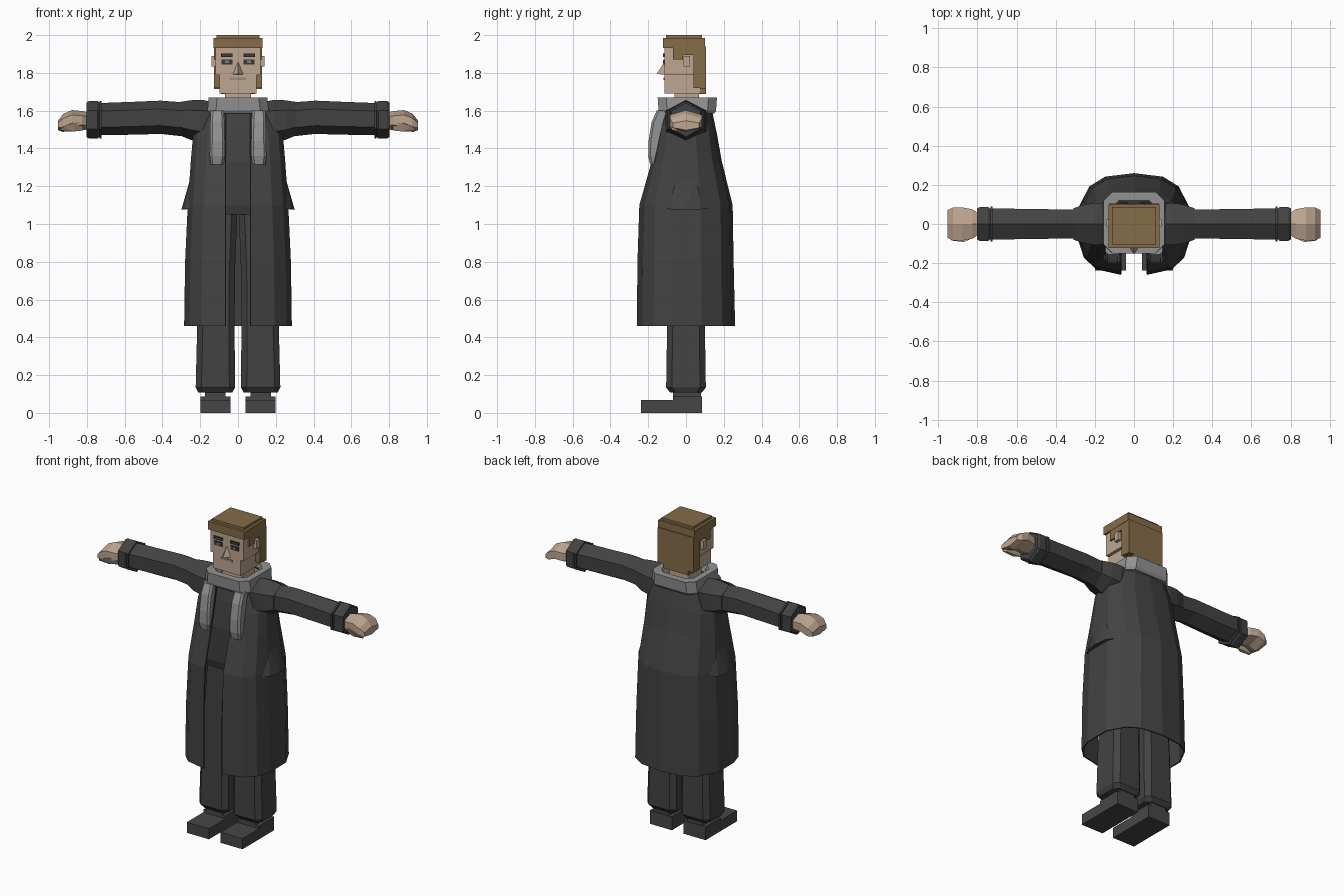
import bpy, bmesh
from math import cos, sin, pi
from mathutils import Vector

if "Cube" in bpy.data.objects:
    bpy.data.objects.remove(bpy.data.objects["Cube"])


def material(name, r, g, b):
    m = bpy.data.materials.new(name)
    m.use_nodes = True
    m.diffuse_color = (r, g, b, 1)
    node = next(n for n in m.node_tree.nodes if n.type == 'BSDF_PRINCIPLED')
    node.inputs["Base Color"].default_value = (r, g, b, 1)
    node.inputs["Roughness"].default_value = 0.9
    return m


COAT = material("charcoal cloth", .055, .055, .056)
SHOE = material("shoe grey", .062, .062, .062)
FUR = material("collar grey", .29, .29, .29)
SKIN = material("skin", .52, .38, .28)
HAIR = material("brown hair", .235, .15, .065)
DARK = material("brow and eye", .045, .04, .036)
IRIS = material("iris grey", .2, .22, .23)
LIPS = material("lip grey", .30, .26, .24)


def finish(name, bm, mat, mirror=False, thickness=0):
    bmesh.ops.recalc_face_normals(bm, faces=bm.faces)
    mesh = bpy.data.meshes.new(name)
    bm.to_mesh(mesh)
    bm.free()
    mesh.materials.append(mat)
    ob = bpy.data.objects.new(name, mesh)
    bpy.context.collection.objects.link(ob)
    if mirror:
        mod = ob.modifiers.new("Mirror", 'MIRROR')
        mod.merge_threshold = 0.0005
    if thickness:
        mod = ob.modifiers.new("Thickness", 'SOLIDIFY')
        mod.thickness = thickness
        mod.offset = -1
    return ob


def loft(name, rings, mat, mirror=False, closed=True, thickness=0):
    """Skin a run of equal-length point rings; closed rings get end caps."""
    bm = bmesh.new()
    rows = [[bm.verts.new(p) for p in ring] for ring in rings]
    n = len(rows[0])
    for a, b in zip(rows, rows[1:]):
        for i in range(n if closed else n - 1):
            j = (i + 1) % n
            bm.faces.new((a[i], a[j], b[j], b[i]))
    if closed:
        bm.faces.new(rows[0])
        bm.faces.new(rows[-1])
    return finish(name, bm, mat, mirror, thickness)


def hull(name, points, mat, mirror=False):
    bm = bmesh.new()
    for p in points:
        bm.verts.new(p)
    bmesh.ops.convex_hull(bm, input=bm.verts)
    bmesh.ops.dissolve_limit(bm, angle_limit=.02, verts=bm.verts, edges=bm.edges)
    return finish(name, bm, mat, mirror)


def box(name, xs, ys, zs, mat, mirror=False):
    return hull(name, [(x, y, z) for x in xs for y in ys for z in zs], mat, mirror)


def octagon(x0, x1, y0, y1, z, c):
    """Rectangle with corners chamfered by c, in a horizontal plane."""
    return [(x0 + c, y0, z), (x1 - c, y0, z), (x1, y0 + c, z), (x1, y1 - c, z),
            (x1 - c, y1, z), (x0 + c, y1, z), (x0, y1 - c, z), (x0, y0 + c, z)]


def sleeve(name, rings, mat, sides=6):
    """Loft along x; each ring is x, centre z, half height, half depth."""
    out = []
    for x, zc, rz, ry in rings:
        turns = [2 * pi * i / sides + pi / 6 for i in range(sides)]
        out.append([(x, ry * cos(t) / cos(pi / 6), zc + rz * sin(t)) for t in turns])
    return loft(name, out, mat, mirror=True)


# Long open coat: half outline from the front edge to the back seam, mirrored
def coat_ring(z, w, front, back, edge=.066):
    return [(edge, -front, z), (.68 * w, -.89 * front, z), (.9 * w, -.66 * front, z),
            (w, -.32 * front, z), (w, .32 * back, z), (.8 * w, .74 * back, z),
            (.52 * w, .93 * back, z), (0, back, z)]


loft("coat", [coat_ring(*r) for r in (
    (.46, .285, .26, .26), (.8, .28, .257, .252), (1.1, .266, .247, .247),
    (1.33, .25, .182, .19), (1.47, .238, .152, .165), (1.6, .19, .122, .138),
    (1.65, .13, .105, .12))], COAT, mirror=True, closed=False, thickness=.008)

# Side pocket flares
hull("pocket_flaps", [(.3, 0, 1.075), (.285, -.08, 1.078), (.285, .08, 1.078),
                      (.255, -.12, 1.08), (.255, .12, 1.08), (.25, -.05, 1.25),
                      (.25, .05, 1.25)], COAT, mirror=True)

# Shirt and hips inside the coat
loft("shirt", [octagon(-w, w, -d, d, z, .04) for z, w, d in (
    (1.05, .17, .11), (1.1, .18, .125), (1.33, .18, .14), (1.5, .17, .125),
    (1.63, .13, .1))], COAT)

# Grey collar with a hollow neck opening, and hanging strips
loft("collar", [octagon(-w, w, .01 - d, .004 + d, z, c) for z, w, d, c in (
    (1.585, .155, .145, .04), (1.6, .162, .155, .045), (1.67, .155, .16, .045),
    (1.67, .115, .115, .035), (1.63, .1, .1, .03))], FUR)
loft("collar_strips", [octagon(a, b, front, back, z, .012) for z, a, b, front, back in (
    (1.6, .075, .145, -.155, -.09), (1.54, .072, .147, -.182, -.11),
    (1.44, .07, .148, -.198, -.13), (1.36, .07, .15, -.2, -.15),
    (1.315, .078, .145, -.19, -.16))], FUR, mirror=True)

# Sleeves, shoulder caps and cuffs
sleeve("shoulders", [(.13, 1.545, .1, .1), (.19, 1.545, .112, .108),
                     (.25, 1.55, .105, .1), (.31, 1.558, .088, .08)], COAT)
sleeve("sleeves", [(.2, 1.55, .095, .085), (.3, 1.555, .09, .075),
                   (.41, 1.565, .088, .075), (.55, 1.56, .087, .077),
                   (.74, 1.555, .085, .08)], COAT)
sleeve("cuff_bands", [(.722, 1.552, .1, .09), (.734, 1.552, .1, .09)], COAT)
sleeve("cuffs", [(.734, 1.552, .092, .078), (.745, 1.552, .1, .086),
                 (.79, 1.552, .1, .086), (.803, 1.552, .09, .078)], COAT)

# Hands, palm down
sleeve("hands", [(.79, 1.545, .045, .05), (.825, 1.548, .05, .075),
                 (.88, 1.553, .05, .085), (.925, 1.535, .048, .085),
                 (.953, 1.522, .025, .07)], SKIN)
hull("thumbs", [(.82, -.07, 1.54), (.82, -.05, 1.495), (.87, -.092, 1.535),
                (.87, -.07, 1.49), (.93, -.085, 1.515), (.945, -.07, 1.495),
                (.93, -.05, 1.49), (.84, -.03, 1.53), (.92, -.03, 1.53)],
     SKIN, mirror=True)

# Trouser legs, ankles and shoes
loft("trouser_legs", [octagon(a, b, -d, d, z, .03) for z, a, b, d in (
    (.108, .03, .21, .085), (.135, .016, .224, .105), (.46, .018, .216, .1),
    (.75, .016, .2, .1), (1.08, .003, .175, .1))], COAT, mirror=True)
box("ankles", (.065, .175), (-.07, .08), (.06, .12), SHOE, mirror=True)
box("shoe_heels", (.041, .199), (-.07, .085), (0, .086), SHOE, mirror=True)
box("shoe_toes", (.041, .199), (-.238, -.06), (0, .068), SHOE, mirror=True)

# Neck and blocky head
box("neck", (-.07, .07), (-.06, .07), (1.6, 1.72), SKIN)
box("jaw", (-.098, .098), (-.114, .08), (1.69, 1.84), SKIN)
box("upper_head", (-.118, .118), (-.114, .08), (1.79, 1.96), SKIN)
box("ears", (.115, .14), (-.012, .022), (1.835, 1.89), SKIN, mirror=True)
hull("nose", [(0, -.112, 1.862), (-.03, -.112, 1.79), (.03, -.112, 1.79),
              (0, -.155, 1.795)], SKIN)

# Painted face plates
box("brows", (.028, .09), (-.122, -.113), (1.884, 1.902), DARK, mirror=True)
box("eyes", (.03, .088), (-.12, -.113), (1.845, 1.872), DARK, mirror=True)
box("irises", (.048, .068), (-.122, -.115), (1.852, 1.866), IRIS, mirror=True)
box("mouth", (-.042, .042), (-.119, -.113), (1.762, 1.776), LIPS)

# Hair: crown, fringe, sideburns, and a stepped back
box("hair_crown", (-.13, .13), (-.122, .1), (1.933, 1.985), HAIR)
box("hair_top", (-.113, .113), (-.105, .086), (1.98, 2), HAIR)
box("sideburns", (.11, .128), (-.068, -.015), (1.87, 1.94), HAIR, mirror=True)
box("hair_above_ears", (.11, .128), (-.02, .05), (1.895, 1.94), HAIR, mirror=True)
box("hair_sides", (.09, .128), (.04, .1), (1.72, 1.94), HAIR, mirror=True)
box("hair_back", (-.128, .128), (.075, .106), (1.715, 1.94), HAIR)
box("hair_nape", (-.09, .09), (.07, .106), (1.688, 1.72), HAIR)
